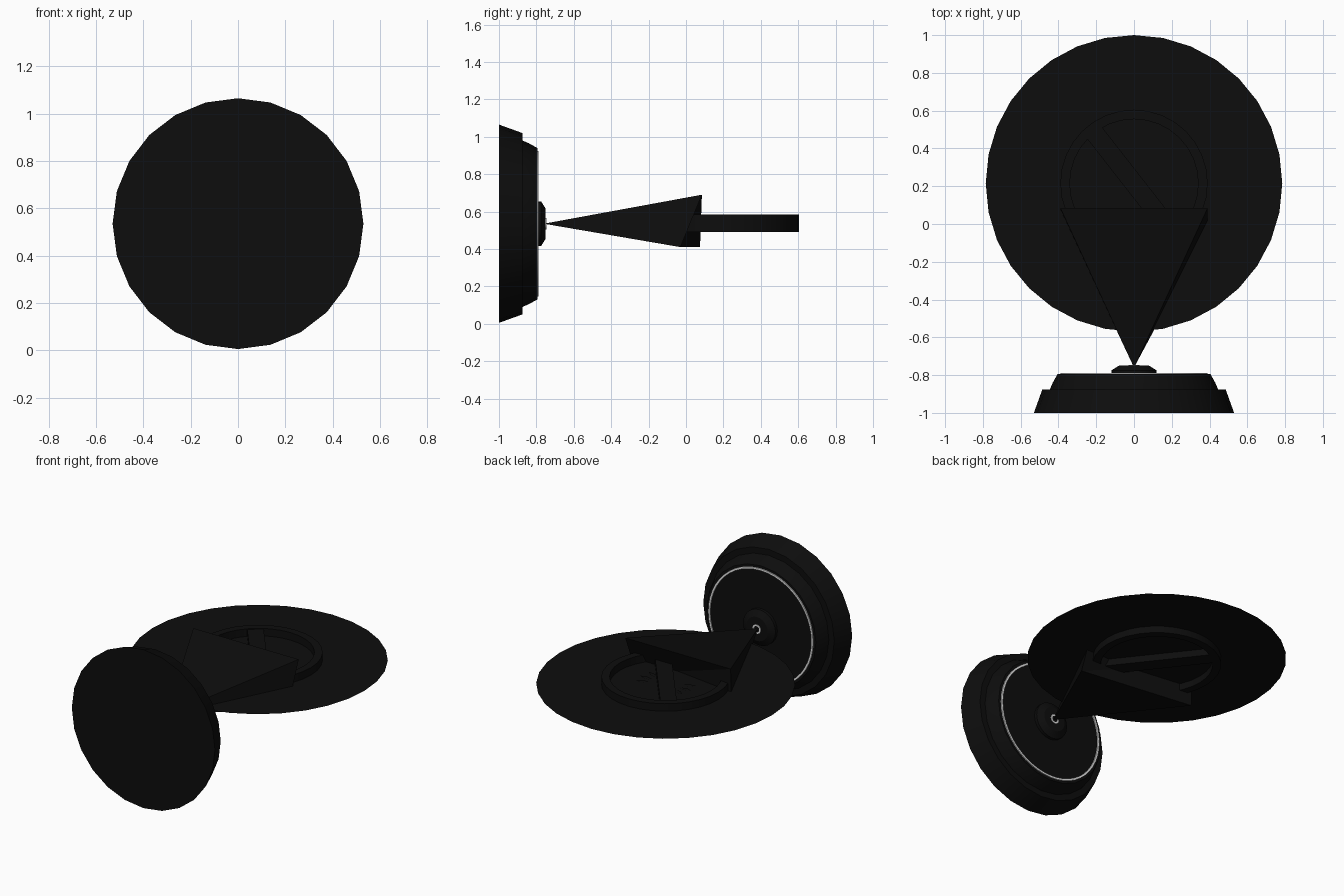
import bpy, bmesh, math
from mathutils import Matrix, Vector

if "Cube" in bpy.data.objects:
    bpy.data.objects.remove(bpy.data.objects["Cube"])


def material(name, value):
    m = bpy.data.materials.new(name)
    m.diffuse_color = (value, value, value, 1)
    m.use_nodes = True
    m.node_tree.nodes["Principled BSDF"].inputs["Base Color"].default_value = m.diffuse_color
    return m


BLACK = material("black", 0.004)
WHITE = material("white", 0.8)
HUB_Z = 0.535
TO_Y = Matrix.Translation((0, 0, HUB_Z)) @ Matrix.Rotation(-math.pi / 2, 4, 'X')
DISC = Matrix.Translation((0, 0.215, HUB_Z))


def finish(name, bm, mat, matrix=Matrix(), closed=True):
    if closed:
        bmesh.ops.recalc_face_normals(bm, faces=bm.faces[:])
    bm.transform(matrix)
    me = bpy.data.meshes.new(name)
    bm.to_mesh(me)
    bm.free()
    me.materials.append(mat)
    ob = bpy.data.objects.new(name, me)
    bpy.context.collection.objects.link(ob)
    return ob


def lathe(name, profile, sides, mat, matrix, loop=False):
    """Turn (radius, height) points about the local z axis."""
    bm = bmesh.new()
    rows = [[bm.verts.new((r * math.cos(a), r * math.sin(a), h))
             for a in (2 * math.pi * i / sides for i in range(sides))]
            for r, h in profile]
    pairs = list(zip(rows, rows[1:]))
    if loop:
        pairs.append((rows[-1], rows[0]))
    else:
        bm.faces.new(rows[0])
        bm.faces.new(rows[-1])
    for low, high in pairs:
        for i in range(sides):
            j = (i + 1) % sides
            bm.faces.new((low[i], low[j], high[j], high[i]))
    return finish(name, bm, mat, matrix)


def band(r0, r1, h0, h1):
    return [(r0, h0), (r1, h0), (r1, h1), (r0, h1)]


# Stepped round base facing the front, with its hub
lathe("base", [(0.53, -1), (0.485, -0.875), (0.445, -0.875), (0.43, -0.84),
               (0.405, -0.795)], 24, BLACK, TO_Y)
lathe("hub", [(0.12, -0.797), (0.12, -0.775), (0.08, -0.75)], 24, BLACK, TO_Y)

# Thin light trim rings
lathe("base_trim", band(0.375, 0.388, -0.797, -0.788), 48, WHITE, TO_Y, True)
lathe("hub_trim", band(0.02, 0.03, -0.752, -0.746), 24, WHITE, TO_Y, True)

# Tapered arm running from the hub to the disc
bm = bmesh.new()
tip = bm.verts.new((0, -0.76, HUB_Z))
back = [bm.verts.new(p) for p in ((-0.39, 0.085, 0.69), (0.39, 0.085, 0.69),
                                  (0.39, -0.03, 0.41), (-0.39, 0.075, 0.41))]
for i in range(4):
    bm.faces.new((tip, back[i], back[(i + 1) % 4]))
bm.faces.new((back[0], back[1], back[2]))
bm.faces.new((back[0], back[2], back[3]))
finish("arm", bm, BLACK)

# Paper-thin large disc
bm = bmesh.new()
bmesh.ops.create_circle(bm, cap_ends=True, segments=32, radius=0.785)
finish("disc", bm, BLACK, DISC, False)

# Raised ring through the disc, crossed by a diagonal bar
lathe("ring", band(0.34, 0.39, -0.045, 0.05), 32, BLACK, DISC, True)
bm = bmesh.new()
bmesh.ops.create_cube(bm, size=1, matrix=Matrix.Diagonal((0.70, 0.10, 0.09, 1)))
finish("diagonal_bar", bm, BLACK,
       DISC @ Matrix.Rotation(math.radians(128), 4, 'Z'))

# Small radiating blades either side of the centre
for side in (0, math.pi):
    for k in (-1, 0, 1):
        bm = bmesh.new()
        vs = [bm.verts.new(p) for p in ((0.06, 0, 0.002), (0.15, -0.015, 0.005),
                                        (0.19, 0, 0.006), (0.15, 0.015, 0.005))]
        bm.faces.new(vs)
        finish("blade", bm, BLACK,
               DISC @ Matrix.Rotation(side + k * 0.4, 4, 'Z'), False)

# Smooth the turned parts, keeping hard edges
for ob in bpy.context.scene.objects:
    ob.select_set(ob.name in {"base_trim", "hub_trim", "ring", "base", "hub"})
bpy.context.view_layer.objects.active = bpy.data.objects["ring"]
bpy.ops.object.shade_smooth_by_angle(angle=math.radians(20))
